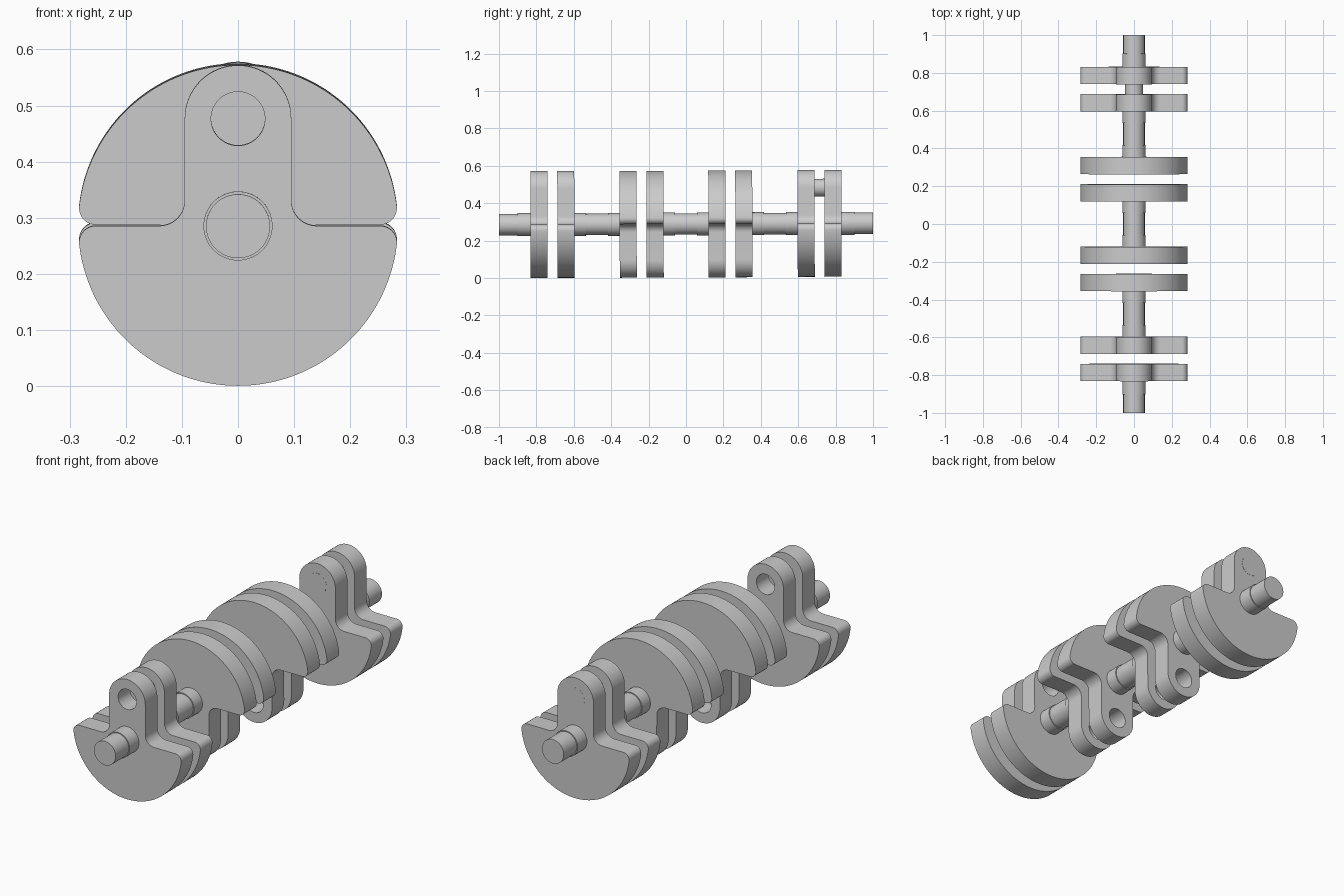
import bpy, bmesh
from math import pi, cos, sin, sqrt, atan2
from mathutils import Matrix

if "Cube" in bpy.data.objects:
    bpy.data.objects.remove(bpy.data.objects["Cube"])

AXIS_Z = 0.289            # height of the shaft axis at mid length
R = 0.285                 # counterweight radius
ARM, PIN_Z, PIN_R = 0.095, 0.191, 0.048
WEB = 0.091               # web thickness
# whole shaft leans very slightly up towards the back
FRAME = Matrix.Translation((0, 0, AXIS_Z)) @ Matrix.Rotation(0.004, 4, 'X')


def arc(cx, cz, r, a0, a1, n):
    return [(cx + r * cos(a0 + (a1 - a0) * i / n),
             cz + r * sin(a0 + (a1 - a0) * i / n)) for i in range(n + 1)]


def finish(obj, matrix):
    obj.matrix_world = matrix
    bpy.ops.object.select_all(action='DESELECT')
    obj.select_set(True)
    bpy.context.view_layer.objects.active = obj
    if obj.type == 'CURVE':
        bpy.ops.object.convert(target='MESH')
    obj = bpy.context.view_layer.objects.active
    bm = bmesh.new()
    bm.from_mesh(obj.data)
    bmesh.ops.remove_doubles(bm, verts=bm.verts, dist=1e-5)
    bmesh.ops.recalc_face_normals(bm, faces=bm.faces)
    bm.to_mesh(obj.data)
    bm.free()
    bpy.ops.object.shade_smooth_by_angle(angle=0.6)


def web_outline():
    # right half from arm top to counterweight bottom, then mirrored
    f, g = 0.03, 0.045    # outer corner and inner fillet radii
    cx = sqrt((R - f) ** 2 - f ** 2)
    a = atan2(-f, cx)
    half = arc(0, PIN_Z, ARM, pi / 2, 0, 16)
    half += arc(ARM + g, g, g, pi, 1.5 * pi, 10)
    half += arc(cx, -f, f, pi / 2, a, 10)
    half += arc(0, 0, R, a, -pi / 2, 36)[1:]
    return half + [(-x, z) for x, z in half[-2:0:-1]]


def web(name, y, flip, hole):
    cu = bpy.data.curves.new(name, 'CURVE')
    cu.dimensions, cu.fill_mode, cu.extrude = '2D', 'BOTH', WEB / 2
    loops = [web_outline()]
    if hole:
        loops.append(arc(0, PIN_Z, PIN_R, 0, 2 * pi, 48)[:-1])
    for pts in loops:
        sp = cu.splines.new('POLY')
        sp.points.add(len(pts) - 1)
        for p, (x, z) in zip(sp.points, pts):
            p.co = (x, z, 0, 1)
        sp.use_cyclic_u = True
    obj = bpy.data.objects.new(name, cu)
    bpy.context.collection.objects.link(obj)
    finish(obj, FRAME @ Matrix.Translation((0, y, 0))
           @ Matrix.Rotation(pi if flip else 0, 4, 'Y')
           @ Matrix.Rotation(pi / 2, 4, 'X'))


def turned(name, profile, z=0, n=64):
    # closed solid of revolution about y from (y, radius) pairs
    bm = bmesh.new()
    rings = [[bm.verts.new((r * cos(2 * pi * i / n), y, z + r * sin(2 * pi * i / n)))
              for i in range(n)] for y, r in profile]
    for a, b in zip(rings, rings[1:]):
        for i in range(n):
            j = (i + 1) % n
            bm.faces.new((a[i], a[j], b[j], b[i]))
    bm.faces.new(rings[0])
    bm.faces.new(rings[-1])
    me = bpy.data.meshes.new(name)
    bm.to_mesh(me)
    bm.free()
    obj = bpy.data.objects.new(name, me)
    bpy.context.collection.objects.link(obj)
    finish(obj, FRAME)


# four throws: outer pair up, inner pair down; only the rear one carries a pin
throws = [-0.714, -0.2375, 0.2375, 0.714]
for k, yc in enumerate(throws):
    for side, d in (("front", -0.072), ("rear", 0.072)):
        web(f"crank_web_{k + 1}_{side}", yc + d, k in (1, 2), k < 3)
outer = 0.072 + WEB / 2
turned("crank_pin", [(0.714 - outer - 0.0005, PIN_R), (0.714 + outer + 0.0005, PIN_R)], PIN_Z)

# main journals between throws, with a wider collar against each web
JR, CR, CL = 0.057, 0.0615, 0.062
for k in range(3):
    a, b = throws[k] + outer, throws[k + 1] - outer
    turned(f"main_journal_{k + 1}", [(a, CR), (a + CL, CR), (a + CL, JR),
                                     (b - CL, JR), (b - CL, CR), (b, CR)])

# shaft ends
e = 0.714 + outer
for name, s in (("front_shaft_end", -1), ("rear_shaft_end", 1)):
    turned(name, [(s * e, CR), (s * (e + 0.07), CR), (s * (e + 0.07), JR), (s * 1.0, JR)])
